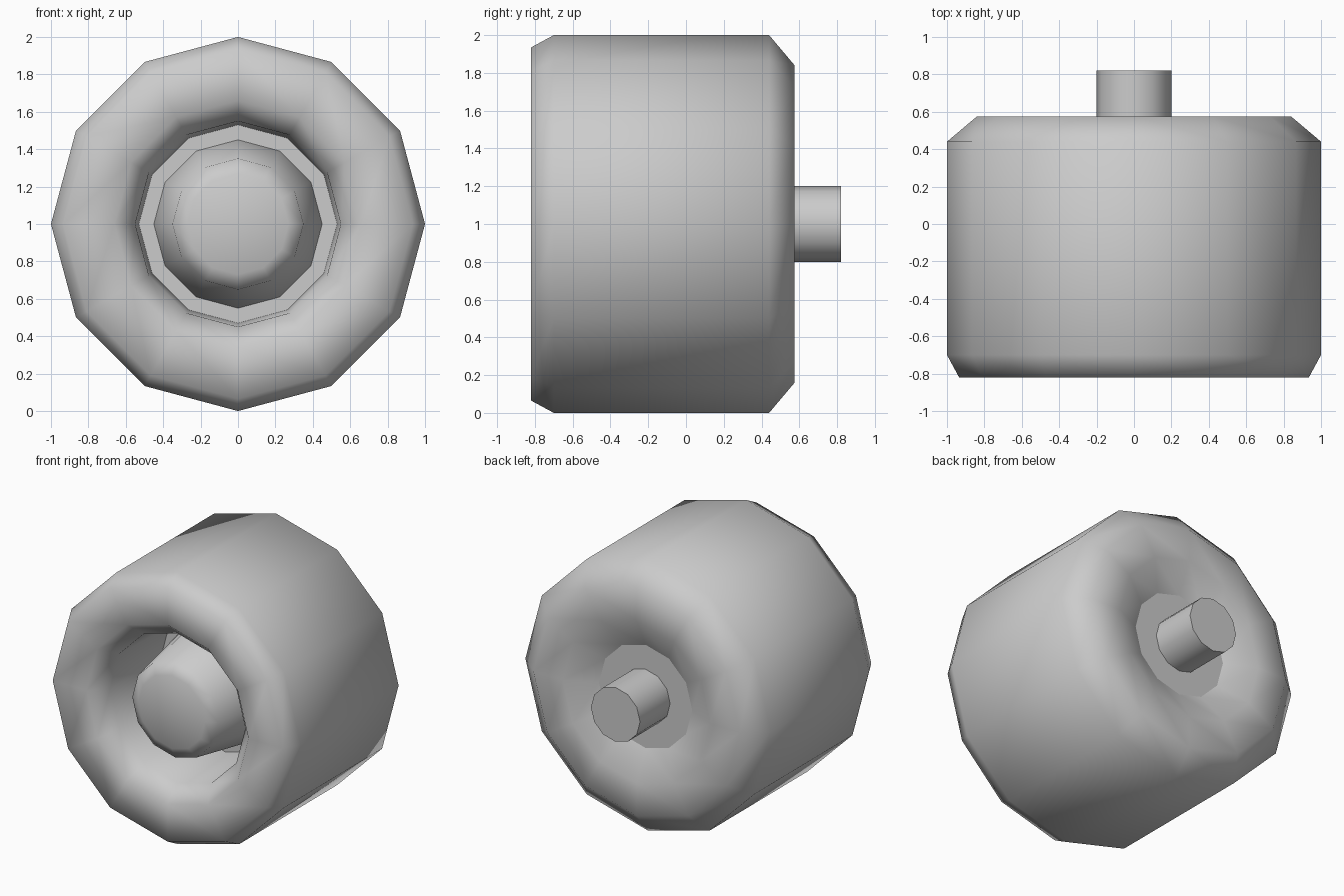
import bpy, bmesh, math

if "Cube" in bpy.data.objects:
    bpy.data.objects.remove(bpy.data.objects["Cube"])

SIDES = 12
CENTRE_Z = 1.0


def lathe(name, profile, smooth_angle):
    """Spin (radius, y) points around the wheel axis; radius 0 makes a pole."""
    bm = bmesh.new()
    rings = []
    for r, y in profile:
        if r == 0:
            rings.append([bm.verts.new((0, y, CENTRE_Z))] * SIDES)
        else:
            rings.append([bm.verts.new((r * math.cos(2 * math.pi * i / SIDES), y,
                                        CENTRE_Z + r * math.sin(2 * math.pi * i / SIDES)))
                          for i in range(SIDES)])
    for a, b in zip(rings, rings[1:]):
        for i in range(SIDES):
            j = (i + 1) % SIDES
            corners = list(dict.fromkeys((a[i], a[j], b[j], b[i])))
            bm.faces.new(corners)
    bmesh.ops.recalc_face_normals(bm, faces=bm.faces)
    mesh = bpy.data.meshes.new(name)
    bm.to_mesh(mesh)
    bm.free()
    obj = bpy.data.objects.new(name, mesh)
    bpy.context.collection.objects.link(obj)
    bpy.ops.object.select_all(action='DESELECT')
    obj.select_set(True)
    bpy.context.view_layer.objects.active = obj
    bpy.ops.object.shade_smooth_by_angle(angle=math.radians(smooth_angle))
    return obj


# Tyre: deep front opening, wide tread, dished back
lathe("tyre", [(0.53, -0.15), (0.55, -0.70), (0.66, -0.82), (0.935, -0.82),
               (1.0, -0.70), (1.0, 0.44), (0.84, 0.575), (0.60, 0.575),
               (0.38, 0.47)], 80)

# Flat plate at the bottom of the front opening
lathe("rim_plate", [(0.53, -0.15), (0.45, -0.15)], 30)

# Tapered hub with a slightly domed nose
lathe("hub", [(0.45, -0.15), (0.35, -0.73), (0.27, -0.77), (0, -0.78)], 75)

# Back plate closing the dish
lathe("back_plate", [(0.38, 0.47), (0.20, 0.47)], 30)

# Axle stub
lathe("axle", [(0.20, 0.47), (0.20, 0.82), (0, 0.82)], 40)
